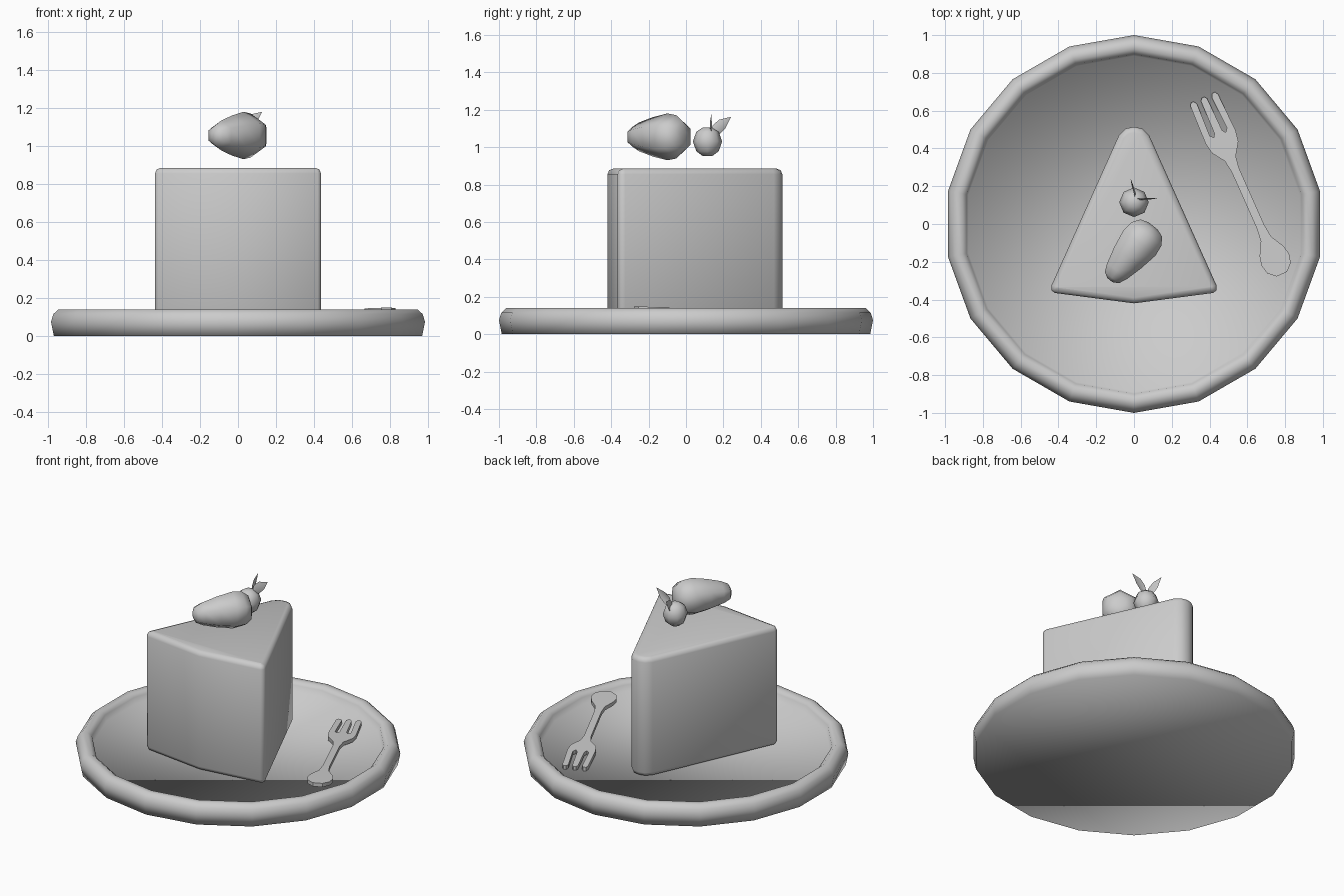
import bpy, bmesh
from math import sin, cos, pi, radians
from mathutils import Matrix, Vector

if "Cube" in bpy.data.objects:
    bpy.data.objects.remove(bpy.data.objects["Cube"])


def finish(bm, name, angle=None):
    bmesh.ops.recalc_face_normals(bm, faces=bm.faces)
    me = bpy.data.meshes.new(name)
    bm.to_mesh(me)
    bm.free()
    ob = bpy.data.objects.new(name, me)
    bpy.context.collection.objects.link(ob)
    me.shade_smooth()
    if angle:
        me.set_sharp_from_angle(angle=radians(angle))
    return ob


def lathe(name, profile, sides, matrix=Matrix(), start=0.0):
    """Rings of (radius, height) joined by quads, capped at both ends."""
    bm = bmesh.new()
    rings = [[bm.verts.new((r * cos(start + 2 * pi * i / sides),
                            r * sin(start + 2 * pi * i / sides), z))
              for i in range(sides)] for r, z in profile]
    for a, b in zip(rings, rings[1:]):
        for i in range(sides):
            j = (i + 1) % sides
            bm.faces.new((a[i], a[j], b[j], b[i]))
    bm.faces.new(rings[0])
    bm.faces.new(rings[-1])
    bm.transform(matrix)
    return finish(bm, name)


def slab(outline, z0, z1):
    """Extrude a flat outline between two heights."""
    bm = bmesh.new()
    face = bm.faces.new([bm.verts.new((x, y, z0)) for x, y in outline])
    ext = bmesh.ops.extrude_face_region(bm, geom=[face], use_keep_orig=True)
    for v in ext["geom"]:
        if isinstance(v, bmesh.types.BMVert):
            v.co.z = z1
    return bm


# Plate with rolled rim
lathe("plate", [(0.985, 0), (1.0, 0.075), (0.987, 0.115), (0.96, 0.14),
                (0.925, 0.14), (0.90, 0.12), (0.89, 0.08)], 18, start=pi / 2)

# Cake wedge with rounded top and bottom edges
half = [(0.045, 0.505), (0.08, 0.47), (0.437, -0.325), (0.437, -0.35), (0.42, -0.365)]
outline = [(0, 0.515)] + half + [(0, -0.42)] + [(-x, y) for x, y in reversed(half)]
bm = slab(outline, 0.08, 0.885)
bmesh.ops.recalc_face_normals(bm, faces=bm.faces)
flat = [e for e in bm.edges if abs(e.verts[0].co.z - e.verts[1].co.z) < 1e-4]
bmesh.ops.bevel(bm, geom=flat, offset=0.03, offset_type='OFFSET', segments=2,
                profile=0.5, affect='EDGES', clamp_overlap=True)
finish(bm, "cake_slice", 50)

# Large berry lying on its side, six-sided
axis = Vector((0.62, 0.78, 0)).normalized()
side = Vector((axis.y, -axis.x, 0))
frame = Matrix((Vector((0, 0, 1)), side, axis)).transposed().to_4x4()
frame.translation = side * 0.085 + Vector((0, 0, 1.055))
lathe("large_berry", [(0.02, -0.312), (0.055, -0.295), (0.078, -0.25), (0.105, -0.16),
                      (0.125, -0.06), (0.116, 0.0), (0.085, 0.04), (0.035, 0.055)], 6, frame)

# Small round berry
place = Matrix.Translation((0.0, 0.115, 1.03))
lathe("small_berry", [(0.025, -0.078), (0.06, -0.052), (0.078, 0), (0.06, 0.052),
                      (0.025, 0.075)], 8, place)


# Pair of upright leaves, slightly folded along the midrib
def leaf(name, turn, lift):
    low = [(0.0, 0.0), (0.05, 0.005), (0.085, 0.04)]
    high = [(0.0, 0.012), (0.015, 0.055), (0.05, 0.085)]
    bm = bmesh.new()
    pt = lambda p, fold=0: bm.verts.new((p[0], fold, p[1]))
    lows, highs = [pt(p, 0.004) for p in low], [pt(p, 0.004) for p in high]
    mids = [pt(p, -0.004) for p in ((0.0, 0.006), (0.035, 0.032), (0.07, 0.064))]
    tip = pt((0.115, 0.1))
    for edge in (lows, highs):
        for i in range(2):
            bm.faces.new((edge[i], edge[i + 1], mids[i + 1], mids[i]))
        bm.faces.new((edge[2], tip, mids[2]))
    bm.transform(Matrix.Translation((0.012, 0.13, lift)) @ Matrix.Rotation(turn, 4, 'Z'))
    finish(bm, name)


leaf("leaf_right", radians(3), 1.08)
leaf("leaf_back", radians(105), 1.062)

# Fork: mirrored outline along its length, tilted up toward the handle end
half = [(0.0, 0.008), (0.015, 0.018), (0.2, 0.022), (0.218, 0.034), (0.2, 0.05),
        (0.02, 0.043), (0.0, 0.053), (0.0, 0.07), (0.018, 0.08), (0.23, 0.087),
        (0.29, 0.076), (0.355, 0.032), (0.42, 0.022), (0.75, 0.022), (0.82, 0.03),
        (0.89, 0.068), (0.94, 0.08), (0.99, 0.068), (1.025, 0.03)]
bm = slab(half + [(u, -v) for u, v in reversed(half)], -0.025, 0.0)
for v in bm.verts:
    u, w, z = v.co
    v.co = (0.365 + 0.407 * u + 0.913 * w, 0.67 - 0.913 * u + 0.407 * w,
            z + 0.108 + 0.039 * u)
finish(bm, "fork", 40)
